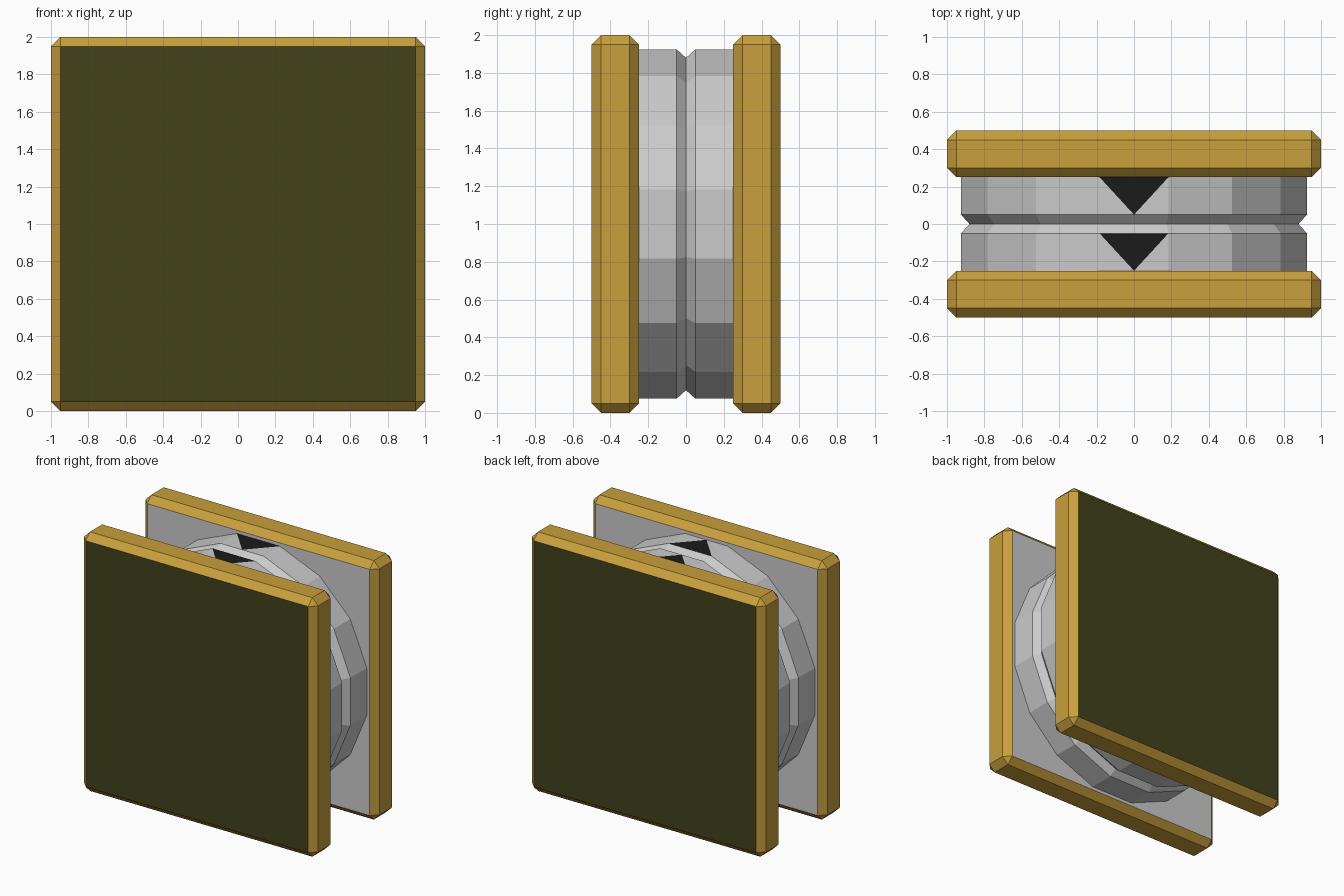
import bpy, bmesh, math
from mathutils import Matrix

if "Cube" in bpy.data.objects:
    bpy.data.objects.remove(bpy.data.objects["Cube"])

def material(name, rgb):
    m = bpy.data.materials.new(name)
    m.diffuse_color = (*rgb, 1)
    m.use_nodes = True
    m.node_tree.nodes["Principled BSDF"].inputs["Base Color"].default_value = m.diffuse_color
    return m

gold = material("gold", (0.58, 0.35, 0.045))
olive = material("dark_olive", (0.055, 0.054, 0.012))
black = material("black", (0.011, 0.011, 0.011))

def finish(bm, name, mats):
    me = bpy.data.meshes.new(name)
    bm.to_mesh(me)
    bm.free()
    for m in mats:
        me.materials.append(m)
    ob = bpy.data.objects.new(name, me)
    bpy.context.collection.objects.link(ob)
    return ob

# Chamfered square plates: gold rim, olive outside, plain grey inside
def plate(name, side):
    bm = bmesh.new()
    bmesh.ops.create_cube(bm, size=1, matrix=Matrix.Translation((0, side * 0.375, 1))
                          @ Matrix.Diagonal((2, 0.25, 2, 1)))
    bmesh.ops.bevel(bm, geom=bm.edges[:], offset=0.05, offset_type='OFFSET',
                    segments=1, profile=0.5, affect='EDGES')
    bm.normal_update()
    for f in bm.faces:
        facing = f.normal.y * side
        f.material_index = 2 if facing > 0.9 else 0 if facing < -0.9 else 1
    finish(bm, name, [None, gold, olive])

plate("front_plate", -1)
plate("back_plate", 1)

# Sixteen-sided drum with a V groove round the middle
SIDES, R, R_GROOVE = 16, 0.943, 0.897
profile = [(-0.25, R), (-0.05, R), (0, R_GROOVE), (0.05, R), (0.25, R)]
bm = bmesh.new()
rings = []
for y, r in profile:
    ring = []
    for i in range(SIDES):
        a = (i + 0.5) * math.tau / SIDES
        ring.append(bm.verts.new((r * math.cos(a), y, 1 + r * math.sin(a))))
    rings.append(ring)

TOP = SIDES // 4 - 1
for k in range(len(profile) - 1):
    for i in range(SIDES):
        j = (i + 1) % SIDES
        a, b, c, d = rings[k][i], rings[k + 1][i], rings[k + 1][j], rings[k][j]
        if i == TOP and k in (0, 3):
            # Black arrow marker on the top facet
            m = bm.verts.new((a.co + d.co) / 2)
            bm.faces.new((a, b, m))
            bm.faces.new((m, c, d))
            bm.faces.new((b, c, m)).material_index = 1
        else:
            bm.faces.new((a, b, c, d))
finish(bm, "grooved_drum", [None, black])
